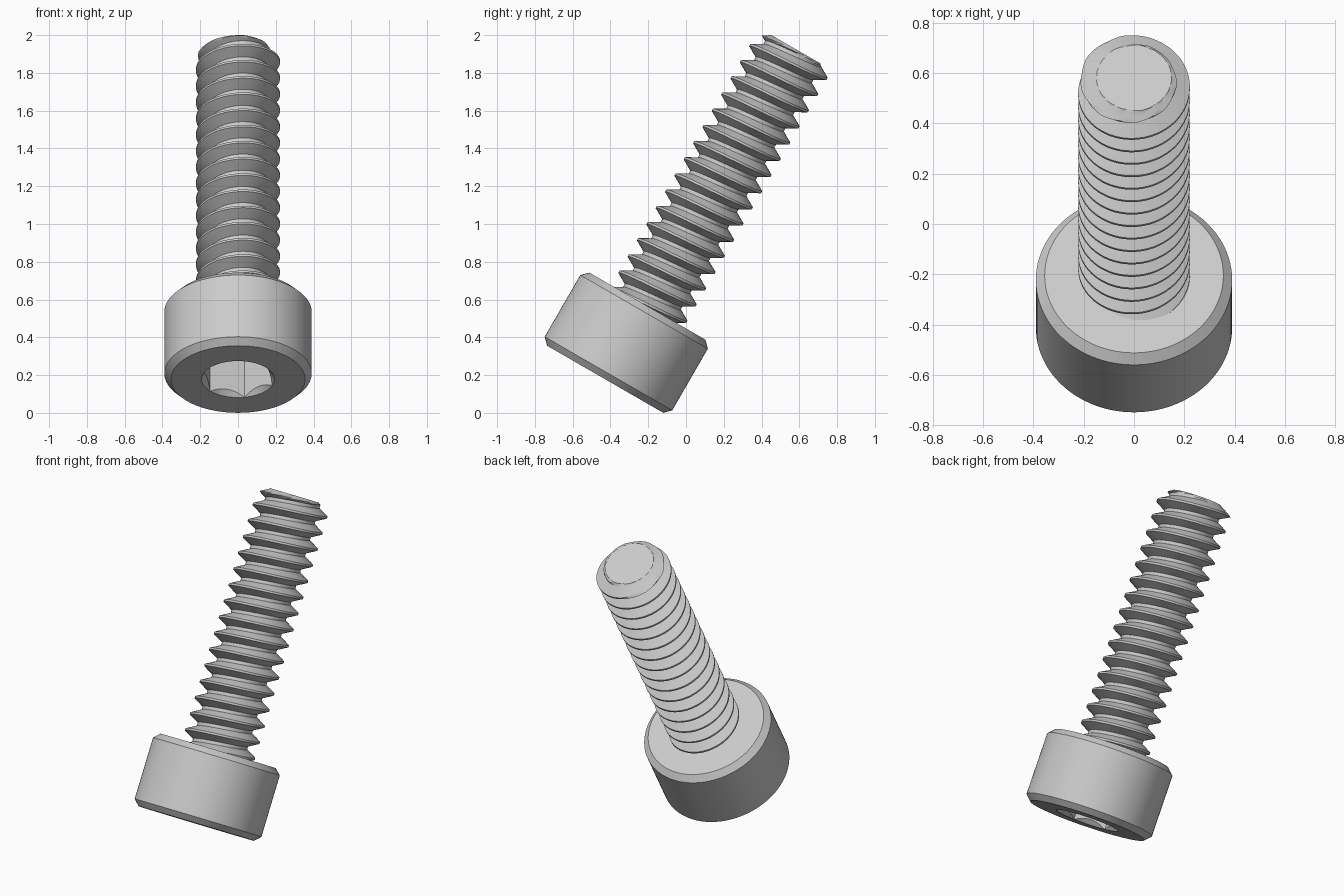
import bpy, bmesh
from math import sin, cos, pi, radians

cube = bpy.data.objects.get("Cube")
if cube:
    bpy.data.objects.remove(cube, do_unlink=True)

# Placement of the tilted screw: local z runs along its axis
TILT = radians(-30)
BASE = (0, -0.428, 0.178)
HEAD_R, HEAD_H, BEVEL = 0.39, 0.447, 0.035
THREAD_R, DEPTH, PITCH = 0.222, 0.06, 0.099
LENGTH, TIP_R = 2.018, 0.147
CREST_Z = 0.48            # height of a crest on the +y side
STEPS = 72

steel = bpy.data.materials.new("steel_grey")
steel.use_nodes = True
grey = (0.6, 0.6, 0.6, 1)
steel.diffuse_color = grey
steel.node_tree.nodes["Principled BSDF"].inputs["Base Color"].default_value = grey


def add_object(name, bm):
    bmesh.ops.recalc_face_normals(bm, faces=bm.faces)
    mesh = bpy.data.meshes.new(name)
    bm.to_mesh(mesh)
    bm.free()
    mesh.materials.append(steel)
    obj = bpy.data.objects.new(name, mesh)
    bpy.context.collection.objects.link(obj)
    obj.location = BASE
    obj.rotation_euler.x = TILT
    return obj


def lathe(name, profile, sides, phase=0.0):
    """Solid of revolution from (radius, height) pairs, capped at both ends."""
    bm = bmesh.new()
    rings = []
    for r, z in profile:
        angles = [phase + 2 * pi * i / sides for i in range(sides)]
        rings.append([bm.verts.new((r * cos(a), r * sin(a), z)) for a in angles])
    for low, high in zip(rings, rings[1:]):
        for i in range(sides):
            j = (i + 1) % sides
            bm.faces.new((low[i], low[j], high[j], high[i]))
    bm.faces.new(rings[0])
    bm.faces.new(rings[-1])
    return add_object(name, bm)


def select_only(obj):
    bpy.ops.object.select_all(action='DESELECT')
    obj.select_set(True)
    bpy.context.view_layer.objects.active = obj


def cut(obj, cutter):
    cutter.hide_render = True
    mod = obj.modifiers.new("cut", 'BOOLEAN')
    mod.operation = 'DIFFERENCE'
    mod.solver = 'EXACT'
    mod.object = cutter
    select_only(obj)
    bpy.ops.object.modifier_apply(modifier=mod.name)
    bpy.data.objects.remove(cutter, do_unlink=True)


# Cylindrical head with bevelled rims
head = lathe("head", [(HEAD_R - BEVEL, 0), (HEAD_R, BEVEL),
                      (HEAD_R, HEAD_H - BEVEL), (HEAD_R - BEVEL, HEAD_H)], 96)

# Hexagonal socket with a conical lead-in
cut(head, lathe("socket_cutter", [(0.193, -0.1), (0.193, 0.22)], 6, radians(79.6)))
cut(head, lathe("lead_in_cutter", [(0.205, -0.014), (0.14, 0.061)], 96))


# Threaded shank: one V profile swept along a helix
def thread_radius(u, z):
    flank = (abs(u - 0.5) - 0.06) / 0.34
    r = THREAD_R - DEPTH * min(max(flank, 0), 1)
    cone = TIP_R + max(LENGTH - z, 0) * 1.73
    return min(r, cone)


flank_up = [0.1 + 0.34 * k / 6 for k in range(7)]
samples = [0.0] + flank_up + [1 - u for u in reversed(flank_up)] + [1.0]

bm = bmesh.new()
rows = []
first_turn, last_turn = -3, 18
for i in range(first_turn * STEPS, last_turn * STEPS + 1):
    turn = i / STEPS
    angle = 2 * pi * turn + pi / 2
    row = []
    for u in samples:
        z = CREST_Z + PITCH * (turn + u - 0.5)
        r = thread_radius(u, z)
        row.append(bm.verts.new((r * cos(angle), r * sin(angle), z)))
    rows.append(row)
for a, b in zip(rows, rows[1:]):
    for k in range(len(samples) - 1):
        bm.faces.new((a[k], b[k], b[k + 1], a[k + 1]))
bmesh.ops.remove_doubles(bm, verts=bm.verts, dist=0.00005)

# Trim the shank inside the head and at the flat tip, then close both ends
for z, side in ((HEAD_H - 0.03, -1), (LENGTH, 1)):
    bmesh.ops.bisect_plane(bm, geom=bm.verts[:] + bm.edges[:] + bm.faces[:],
                           plane_co=(0, 0, z), plane_no=(0, 0, side),
                           clear_outer=True)
bmesh.ops.holes_fill(bm, edges=[e for e in bm.edges if e.is_boundary], sides=0)
shank = add_object("threaded_shank", bm)

for obj in (head, shank):
    select_only(obj)
    bpy.ops.object.shade_smooth_by_angle(angle=radians(25))
